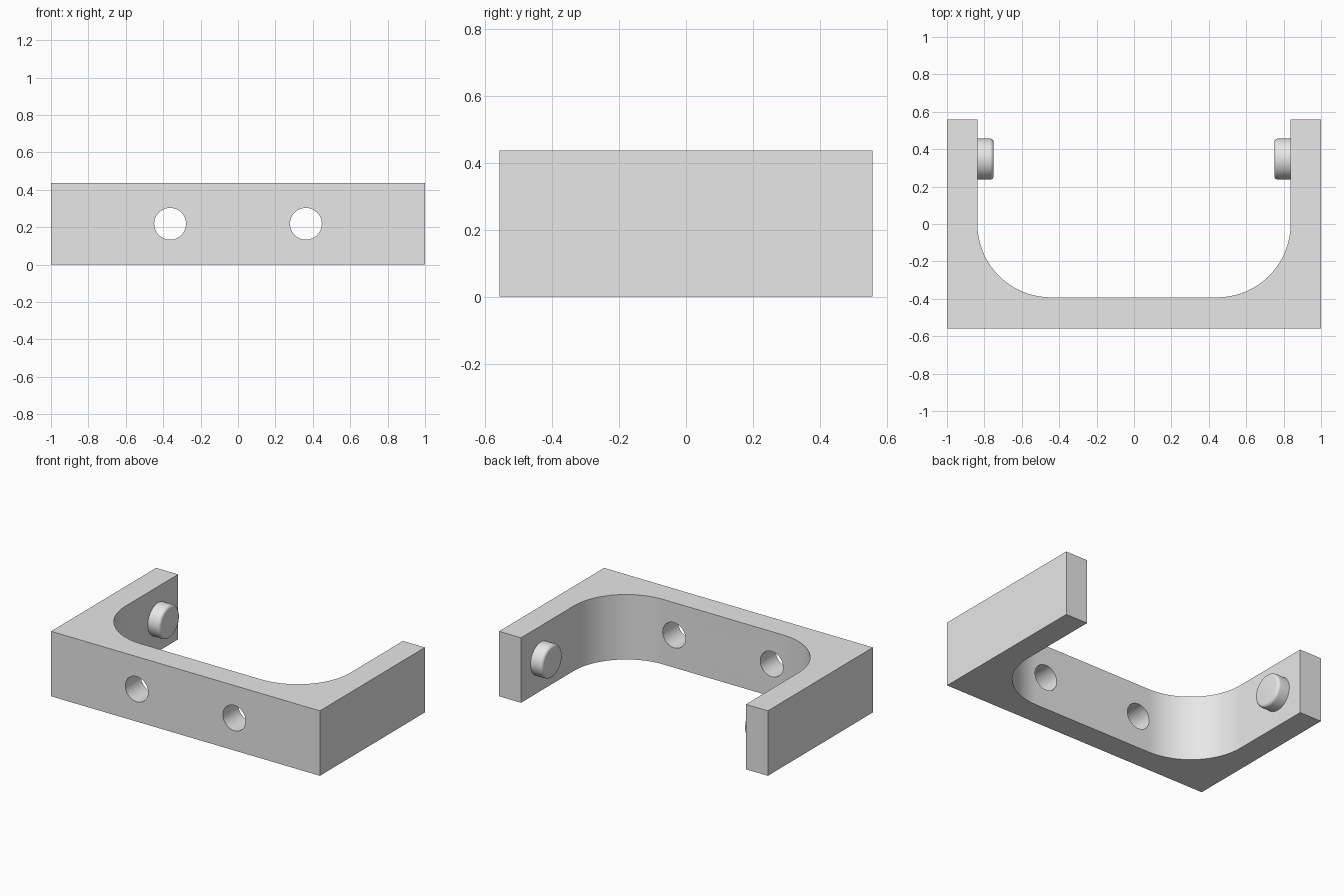
import bpy, bmesh, math
from mathutils import Matrix, Vector

HEIGHT, DEPTH = 0.437, 0.558      # full height, half depth
INNER_X, INNER_Y = 0.837, -0.392  # inside faces of arms and back plate
FILLET = 0.392
MID_Z = HEIGHT / 2

cube = bpy.data.objects.get("Cube")
if cube:
    bpy.data.objects.remove(cube, do_unlink=True)

grey = bpy.data.materials.new("light_grey")
grey.use_nodes = True
colour = (0.8, 0.8, 0.8, 1)
grey.diffuse_color = colour
grey.node_tree.nodes["Principled BSDF"].inputs["Base Color"].default_value = colour


def make_object(name, bm):
    bmesh.ops.recalc_face_normals(bm, faces=bm.faces)
    mesh = bpy.data.meshes.new(name)
    bm.to_mesh(mesh)
    bm.free()
    mesh.materials.append(grey)
    obj = bpy.data.objects.new(name, mesh)
    bpy.context.collection.objects.link(obj)
    return obj


def activate(obj):
    bpy.ops.object.select_all(action='DESELECT')
    obj.select_set(True)
    bpy.context.view_layer.objects.active = obj


def cylinder(name, radius, length, centre, axis, segments=48, bevel=0):
    bm = bmesh.new()
    turn = Vector((0, 0, 1)).rotation_difference(Vector(axis)).to_matrix().to_4x4()
    bmesh.ops.create_cone(bm, cap_ends=True, segments=segments,
                          radius1=radius, radius2=radius, depth=length)
    if bevel:
        # Round only the free end
        rim = [e for e in bm.edges if all(v.co.z > 0 for v in e.verts)]
        bmesh.ops.bevel(bm, geom=rim, offset=bevel, segments=5,
                        profile=0.5, affect='EDGES')
    bm.transform(Matrix.Translation(centre) @ turn)
    return make_object(name, bm)


# U-shaped bracket: half outline with rounded inner corner, mirrored, extruded
half = [(1, -DEPTH), (1, DEPTH), (INNER_X, DEPTH)]
for i in range(33):
    a = -math.pi / 2 * i / 32
    half.append((INNER_X - FILLET + FILLET * math.cos(a),
                 INNER_Y + FILLET + FILLET * math.sin(a)))
outline = half + [(-x, y) for x, y in reversed(half)]
bm = bmesh.new()
base = bm.faces.new([bm.verts.new((x, y, 0)) for x, y in outline])
top = bmesh.ops.extrude_face_region(bm, geom=[base])
bmesh.ops.translate(bm, vec=(0, 0, HEIGHT),
                    verts=[g for g in top["geom"] if isinstance(g, bmesh.types.BMVert)])
bracket = make_object("bracket", bm)

# Two mounting holes through the front plate
for side, sign in (("left", 1), ("right", -1)):
    cutter = cylinder(side + "_hole_cutter", 0.085, 0.5,
                      (sign * 0.363, -0.475, MID_Z), (0, 1, 0))
    cutter.hide_render = True
    cut = bracket.modifiers.new(side + "_hole", 'BOOLEAN')
    cut.operation = 'DIFFERENCE'
    cut.solver = 'EXACT'
    cut.object = cutter
    activate(bracket)
    bpy.ops.object.modifier_apply(modifier=cut.name)
    bpy.data.objects.remove(cutter, do_unlink=True)

# Pegs on the inside of both arms
parts = [bracket]
for side, sign in (("left", 1), ("right", -1)):
    parts.append(cylinder(side + "_peg", 0.11, 0.1,
                          (sign * 0.8, 0.347, MID_Z), (-sign, 0, 0), bevel=0.02))

for obj in parts:
    activate(obj)
    bpy.ops.object.shade_smooth_by_angle(angle=math.radians(30))
